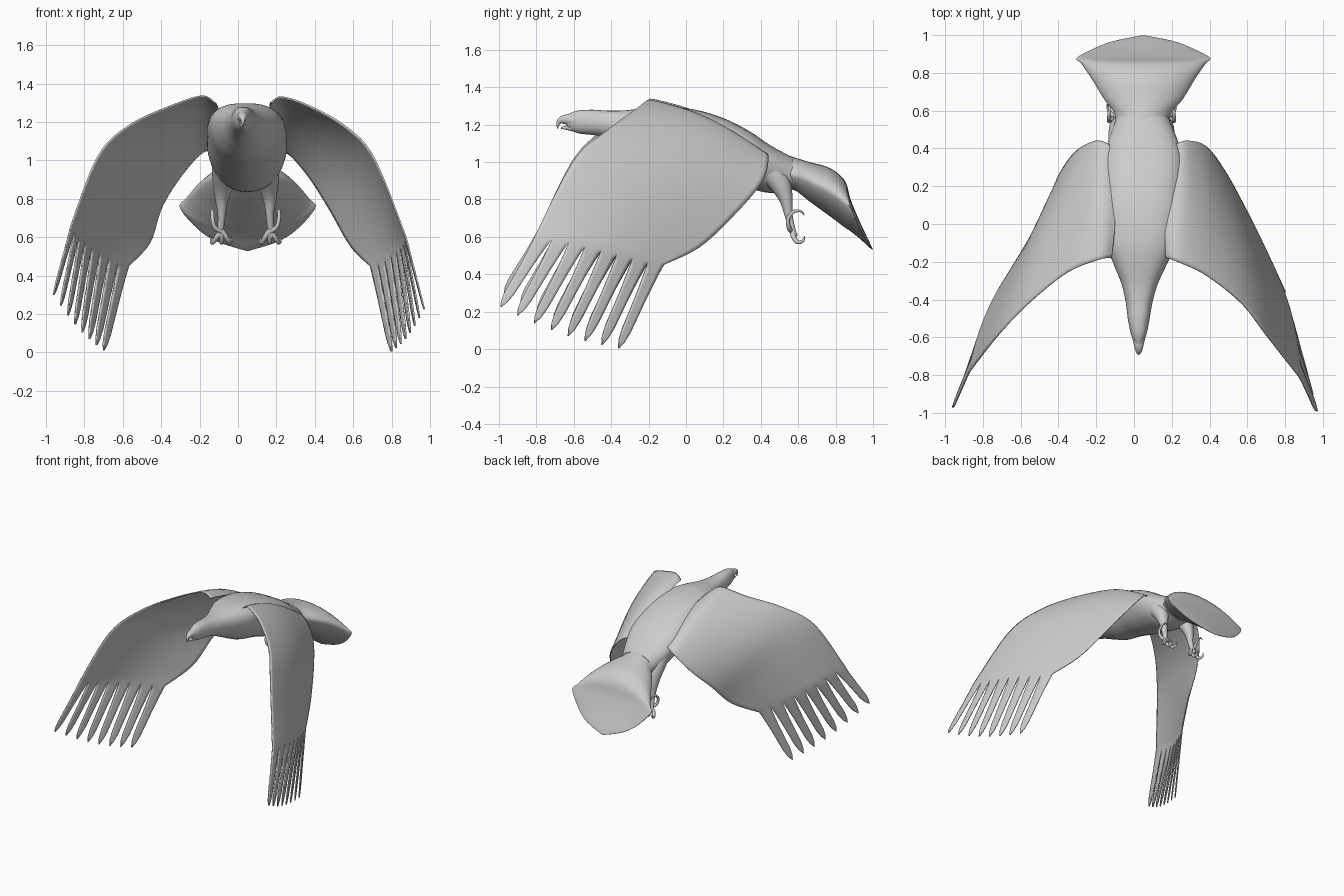
import bpy, bmesh, math
from mathutils import Vector

CX = 0.04  # body axis


def spline(pts, t):
    """Catmull-Rom sample of tuples at t in 0..1."""
    n = len(pts) - 1
    f = min(max(t, 0), 1) * n
    i = min(int(f), n - 1)
    f -= i
    a, b, c, d = (pts[min(max(i + k, 0), n)] for k in (-1, 0, 1, 2))
    return Vector([0.5 * (2 * q + (r - p) * f + (2 * p - 5 * q + 4 * r - s) * f ** 2
                   + (3 * q - p - 3 * r + s) * f ** 3) for p, q, r, s in zip(a, b, c, d)])


def finish(name, bm, angle=50):
    bmesh.ops.recalc_face_normals(bm, faces=bm.faces)
    me = bpy.data.meshes.new(name)
    bm.to_mesh(me)
    bm.free()
    ob = bpy.data.objects.new(name, me)
    bpy.context.collection.objects.link(ob)
    bpy.ops.object.select_all(action='DESELECT')
    ob.select_set(True)
    bpy.context.view_layer.objects.active = ob
    bpy.ops.object.shade_smooth_by_angle(angle=math.radians(angle))
    return ob


def skin(name, rings):
    """Closed tube of quads through rings of points, capped at both ends."""
    bm = bmesh.new()
    vs = [[bm.verts.new(p) for p in ring] for ring in rings]
    n = len(vs[0])
    for a, b in zip(vs, vs[1:]):
        for j in range(n):
            bm.faces.new((a[j], a[(j + 1) % n], b[(j + 1) % n], b[j]))
    bm.faces.new(vs[0])
    bm.faces.new(vs[-1])
    return finish(name, bm)


def loft(name, secs, steps, power=1.0, flat=1.0, n=32):
    """Sections: (y, z top, z of widest line, z bottom, half width, x centre)."""
    rings = []
    for k in range(steps + 1):
        y, zt, ze, zb, hx, cx = spline(secs, k / steps)
        ring = []
        for j in range(n):
            c, s = math.cos(2 * math.pi * j / n), math.sin(2 * math.pi * j / n)
            h, xp = ((zt - ze), flat) if s > 0 else ((ze - zb), 1)
            ring.append((cx + hx * math.copysign(abs(c) ** xp, c), y,
                         ze + math.copysign(abs(s) ** power, s) * h))
        rings.append(ring)
    return skin(name, rings)


def tube(name, pts, steps=14, n=10):
    """Round tapered tube through (x, y, z, radius) points."""
    rings = []
    for k in range(steps + 1):
        p = spline(pts, k / steps)
        d = spline(pts, k / steps + 0.02).xyz - spline(pts, k / steps - 0.02).xyz
        d.normalize()
        u = d.cross(Vector((1, 0, 0))).normalized()
        w = d.cross(u)
        rings.append([p.xyz + p[3] * (u * math.cos(2 * math.pi * j / n)
                      + w * math.sin(2 * math.pi * j / n)) for j in range(n)])
    return skin(name, rings)


# head, neck and flat-backed torso
loft("body", [
    (-0.635, 1.255, 1.22, 1.185, 0.020, 0.025), (-0.58, 1.275, 1.22, 1.155, 0.042, 0.025),
    (-0.50, 1.28, 1.21, 1.145, 0.058, 0.025), (-0.42, 1.275, 1.20, 1.13, 0.070, 0.027),
    (-0.32, 1.277, 1.20, 1.09, 0.095, 0.03), (-0.22, 1.29, 1.20, 1.04, 0.138, 0.033),
    (-0.11, 1.298, 1.20, 0.99, 0.180, 0.037), (0.05, 1.28, 1.18, 0.95, 0.200, 0.042),
    (0.20, 1.235, 1.13, 0.90, 0.207, 0.045), (0.34, 1.165, 1.07, 0.86, 0.207, 0.048),
    (0.45, 1.09, 1.00, 0.835, 0.180, 0.048), (0.57, 1.025, 0.93, 0.85, 0.135, 0.045)],
    44, flat=0.75)

# fanned tail with a folded rear face
loft("tail", [
    (0.50, 1.05, 0.95, 0.86, 0.14, CX), (0.58, 1.025, 0.93, 0.85, 0.147, 0.045),
    (0.66, 1.00, 0.90, 0.79, 0.208, 0.05), (0.77, 0.968, 0.845, 0.71, 0.275, 0.05),
    (0.85, 0.90, 0.785, 0.65, 0.33, 0.05), (0.88, 0.80, 0.755, 0.63, 0.353, 0.05),
    (0.93, 0.68, 0.645, 0.59, 0.26, 0.05), (0.968, 0.60, 0.58, 0.555, 0.16, 0.05),
    (0.998, 0.535, 0.531, 0.528, 0.01, 0.05)], 32, 1.3)

# hooked beak
tube("upper_beak", [(0.025, -0.60, 1.222, 0.036), (0.025, -0.645, 1.228, 0.026),
                    (0.025, -0.678, 1.217, 0.014), (0.025, -0.688, 1.178, 0.002)])
tube("lower_beak", [(0.025, -0.59, 1.182, 0.022), (0.025, -0.63, 1.184, 0.014),
                    (0.025, -0.668, 1.182, 0.004)])

# legs, toes and curled claws
for side, s in (("left", -1), ("right", 1)):
    x = CX + s * 0.125
    tube(side + "_leg", [(x - s * 0.02, 0.43, 0.98, 0.075), (x - s * 0.01, 0.50, 0.89, 0.06),
                         (x, 0.535, 0.80, 0.036), (x, 0.548, 0.72, 0.022),
                         (x + s * 0.005, 0.565, 0.65, 0.018), (x + s * 0.01, 0.58, 0.60, 0.018)])
    for i, dx in enumerate((-0.04, 0.0, 0.045)):
        tube(f"{side}_toe_{i}", [(x, 0.57, 0.635, 0.016), (x + s * dx * 0.6, 0.575, 0.60, 0.013),
                                 (x + s * dx, 0.595, 0.573, 0.011),
                                 (x + s * dx * 1.2, 0.625, 0.578, 0.008),
                                 (x + s * dx * 1.2, 0.635, 0.605, 0.002)])
    tube(side + "_outer_toe", [(x, 0.565, 0.63, 0.014), (x + s * 0.035, 0.55, 0.65, 0.012),
                               (x + s * 0.048, 0.545, 0.695, 0.01),
                               (x + s * 0.048, 0.575, 0.735, 0.009),
                               (x + s * 0.045, 0.615, 0.737, 0.006),
                               (x + s * 0.045, 0.632, 0.715, 0.002)])


def wing(name, s, lead, trail, tip_a, tip_b, feathers=8, rows=26, per=4):
    """Cambered sheet between two edge curves, ending in separate feathers."""
    bm, cols = bmesh.new(), feathers * per

    def surf(u, v):
        a, b = spline(lead, u), spline(trail, u)
        d = spline(lead, u + 0.03) - spline(lead, u - 0.03)
        n = (d.cross(b - a) * s).normalized()
        return a.lerp(b, v) + n * 0.045 * math.sin(math.pi * v ** 0.9)

    grid = [[bm.verts.new(surf(r / rows, c / cols)) for c in range(cols + 1)]
            for r in range(rows + 1)]
    for a, b in zip(grid, grid[1:]):
        for c in range(cols):
            bm.faces.new((a[c], a[c + 1], b[c + 1], b[c]))
    # primary feathers
    prof = [(0.1, 0.9), (0.2, 0.82), (0.4, 0.7), (0.6, 0.64), (0.8, 0.58), (0.92, 0.38), (1, 0.05)]
    ta, tb = Vector(tip_a), Vector(tip_b)
    for f in range(feathers):
        prev = grid[-1][f * per:(f + 1) * per + 1]
        tip_v = f / (feathers - 1)
        tip = ta.lerp(tb, tip_v) - Vector((0, 0, 0.03 * math.sin(math.pi * tip_v)))
        mid = surf(1, (f + 0.5) / feathers)
        offs = [v.co - mid for v in prev]
        for t, w in prof:
            row = [bm.verts.new(mid.lerp(tip, t) + o * w) for o in offs]
            for c in range(per):
                bm.faces.new((prev[c], prev[c + 1], row[c + 1], row[c]))
            prev = row
    ob = finish(name, bm)
    m = ob.modifiers.new("thickness", 'SOLIDIFY')
    m.thickness, m.offset = 0.008, 0


wing("right_wing", 1,
     [(0.17, -0.18, 1.30), (0.23, -0.20, 1.33), (0.38, -0.27, 1.28), (0.57, -0.42, 1.17),
      (0.71, -0.60, 1.01), (0.875, -0.81, 0.60)],
     [(0.22, 0.42, 1.05), (0.28, 0.44, 1.02), (0.38, 0.41, 0.90), (0.48, 0.28, 0.74),
      (0.59, 0.08, 0.55), (0.69, -0.12, 0.45)],
     (0.97, -0.99, 0.225), (0.80, -0.36, 0.005))
wing("left_wing", -1,
     [(-0.12, -0.18, 1.30), (-0.19, -0.19, 1.335), (-0.36, -0.26, 1.28), (-0.57, -0.43, 1.18),
      (-0.73, -0.60, 1.02), (-0.87, -0.78, 0.66)],
     [(-0.13, 0.42, 1.06), (-0.20, 0.44, 1.03), (-0.31, 0.38, 0.90), (-0.40, 0.25, 0.75),
      (-0.46, 0.08, 0.57), (-0.57, -0.12, 0.45)],
     (-0.96, -0.97, 0.30), (-0.70, -0.36, 0.01))
